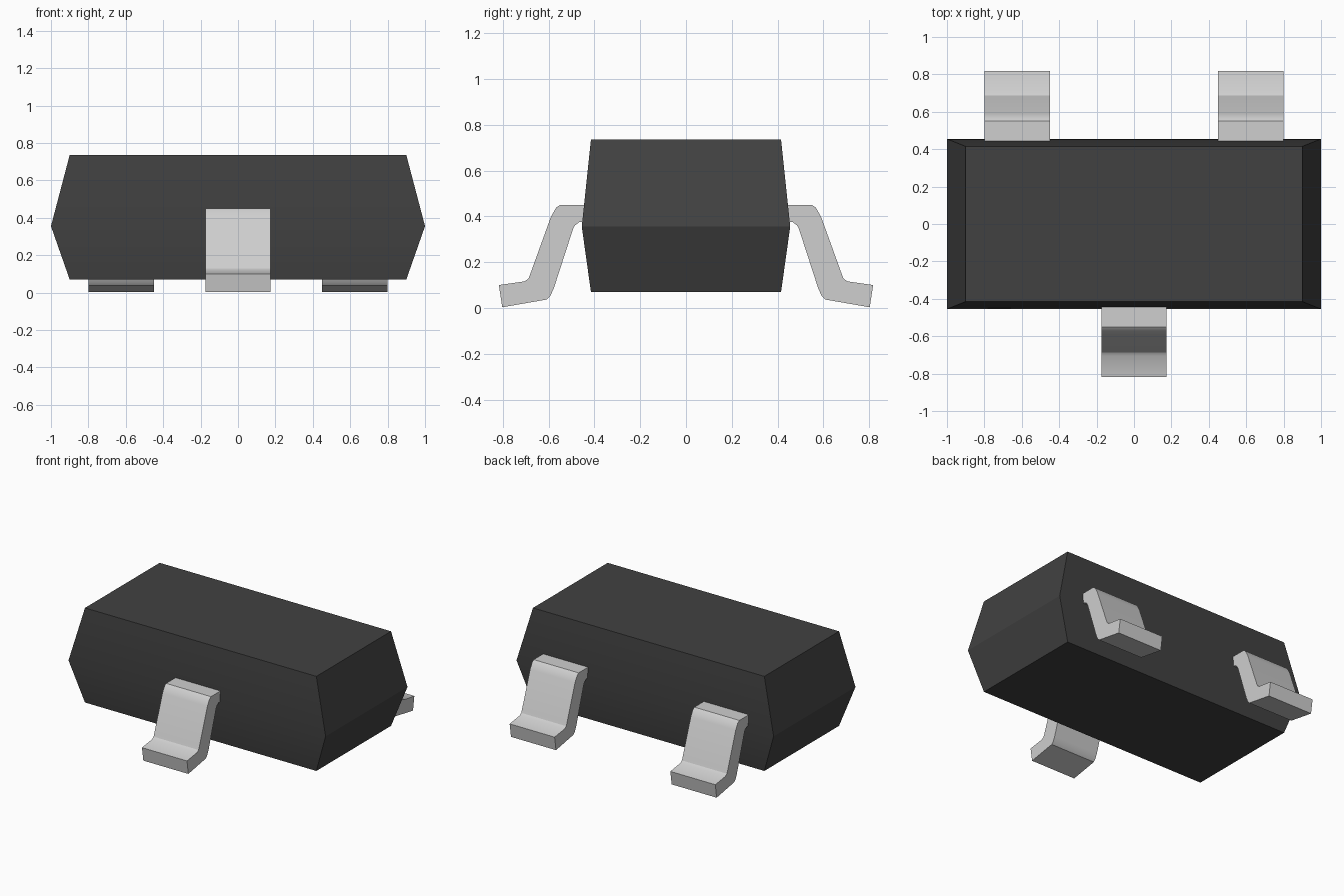
import bpy, bmesh, math

cube = bpy.data.objects.get("Cube")
if cube:
    bpy.data.objects.remove(cube, do_unlink=True)


def make_material(name, rgb, roughness, metallic=0.0):
    mat = bpy.data.materials.new(name)
    mat.use_nodes = True
    mat.diffuse_color = (*rgb, 1)
    bsdf = mat.node_tree.nodes["Principled BSDF"]
    bsdf.inputs["Base Color"].default_value = (*rgb, 1)
    bsdf.inputs["Roughness"].default_value = roughness
    bsdf.inputs["Metallic"].default_value = metallic
    return mat


def loft(name, rings, mat):
    """Closed solid through rings of points with equal counts."""
    bm = bmesh.new()
    loops = [[bm.verts.new(p) for p in ring] for ring in rings]
    for a, b in zip(loops, loops[1:]):
        for i in range(len(a)):
            j = (i + 1) % len(a)
            bm.faces.new((a[i], a[j], b[j], b[i]))
    bm.faces.new(loops[0][::-1])
    bm.faces.new(loops[-1])
    bmesh.ops.recalc_face_normals(bm, faces=bm.faces[:])
    mesh = bpy.data.meshes.new(name)
    bm.to_mesh(mesh)
    bm.free()
    mesh.materials.append(mat)
    obj = bpy.data.objects.new(name, mesh)
    bpy.context.collection.objects.link(obj)
    bpy.ops.object.select_all(action='DESELECT')
    obj.select_set(True)
    bpy.context.view_layer.objects.active = obj
    bpy.ops.object.shade_smooth_by_angle(angle=math.radians(32))
    return obj


black_plastic = make_material("black plastic", (0.053, 0.053, 0.053), 0.6)
tin = make_material("tinned metal", (0.62, 0.62, 0.62), 0.4)

# Package body: widest at the mould parting line, tapered above and below
sections = [(0.90, 0.415, 0.07), (1.00, 0.455, 0.355), (0.90, 0.415, 0.735)]
loft("package_body",
     [[(-x, -y, z), (x, -y, z), (x, y, z), (-x, y, z)] for x, y, z in sections],
     black_plastic)

# Gull-wing lead profile as (distance from centre, height)
lead_profile = [
    (0.42, 0.45), (0.55, 0.45), (0.567, 0.438), (0.59, 0.397),
    (0.681, 0.145), (0.688, 0.128), (0.705, 0.116), (0.817, 0.10),
    (0.802, 0.003), (0.607, 0.037), (0.592, 0.053), (0.577, 0.086),
    (0.493, 0.345), (0.485, 0.36), (0.465, 0.375), (0.42, 0.375),
]


def lead(name, x, side):
    rings = [[(x + dx, side * y, z) for y, z in lead_profile]
             for dx in (-0.175, 0.175)]
    return loft(name, rings, tin)


# One lead at the front, two at the back
lead("front_lead", 0.0, -1)
lead("back_left_lead", 0.625, 1)
lead("back_right_lead", -0.625, 1)
